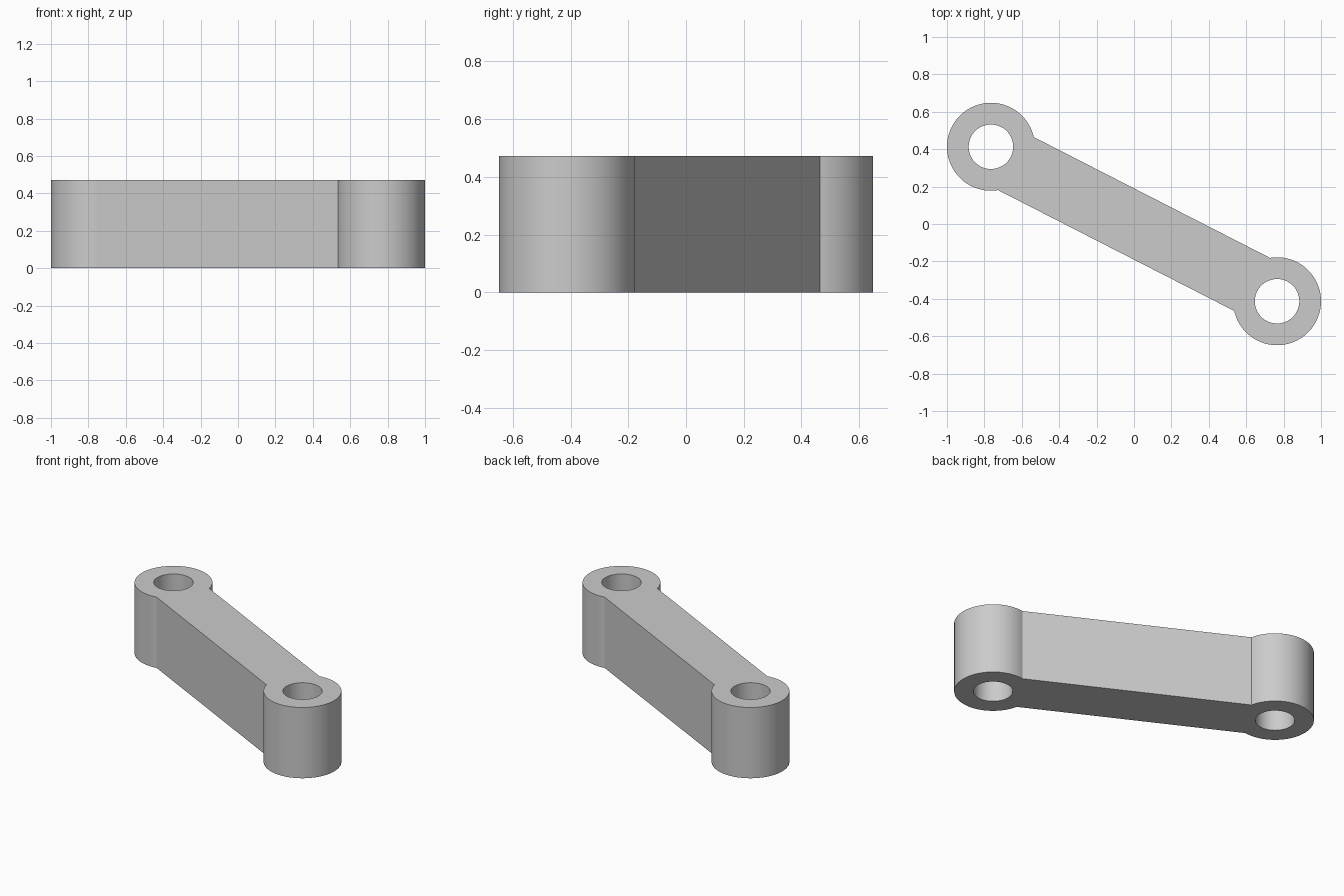
import bpy, bmesh, math
from mathutils import Vector, Matrix

if "Cube" in bpy.data.objects:
    bpy.data.objects.remove(bpy.data.objects["Cube"], do_unlink=True)

HEIGHT = 0.472
BOSS_RADIUS = 0.235
HOLE_RADIUS = 0.119
BOSS = Vector((-0.765, 0.413, 0))
ARC_START, ARC_END = 12.7, 279.3   # where the arm sides meet the boss


def arc(radius, start, end, steps):
    """Points on an arc around the boss centre, angles in degrees."""
    angles = [math.radians(start + (end - start) * i / steps) for i in range(steps + 1)]
    return [BOSS + radius * Vector((math.cos(a), math.sin(a), 0)) for a in angles]


def half_turn(points):
    return [Matrix.Rotation(math.pi, 3, "Z") @ p for p in points]


def add_loop(bm, points):
    verts = [bm.verts.new(p) for p in points]
    return [bm.edges.new((v, verts[i - 1])) for i, v in enumerate(verts)]


# Flat profile: outline of both bosses and the arm, with two pin holes
bm = bmesh.new()
end_arc = arc(BOSS_RADIUS, ARC_START, ARC_END, 72)
hole = arc(HOLE_RADIUS, 0, 360, 64)[:-1]
edges = []
for loop in (end_arc + half_turn(end_arc), hole, half_turn(hole)):
    edges += add_loop(bm, loop)
bmesh.ops.triangle_fill(bm, use_beauty=True, use_dissolve=False, edges=edges, normal=(0, 0, 1))

# Raise the profile to full height
result = bmesh.ops.extrude_face_region(bm, geom=bm.faces[:], use_keep_orig=True)
top = [v for v in result["geom"] if isinstance(v, bmesh.types.BMVert)]
bmesh.ops.translate(bm, verts=top, vec=(0, 0, HEIGHT))
bmesh.ops.recalc_face_normals(bm, faces=bm.faces[:])

mesh = bpy.data.meshes.new("link_arm")
bm.to_mesh(mesh)
bm.free()
link = bpy.data.objects.new("link_arm", mesh)
bpy.context.collection.objects.link(link)

# Plain grey finish
grey = bpy.data.materials.new("plain_grey")
grey.use_nodes = True
colour = (0.6, 0.6, 0.6, 1)
grey.diffuse_color = colour
grey.node_tree.nodes["Principled BSDF"].inputs["Base Color"].default_value = colour
mesh.materials.append(grey)

bpy.ops.object.select_all(action="DESELECT")
link.select_set(True)
bpy.context.view_layer.objects.active = link
bpy.ops.object.shade_smooth_by_angle(angle=math.radians(25))
